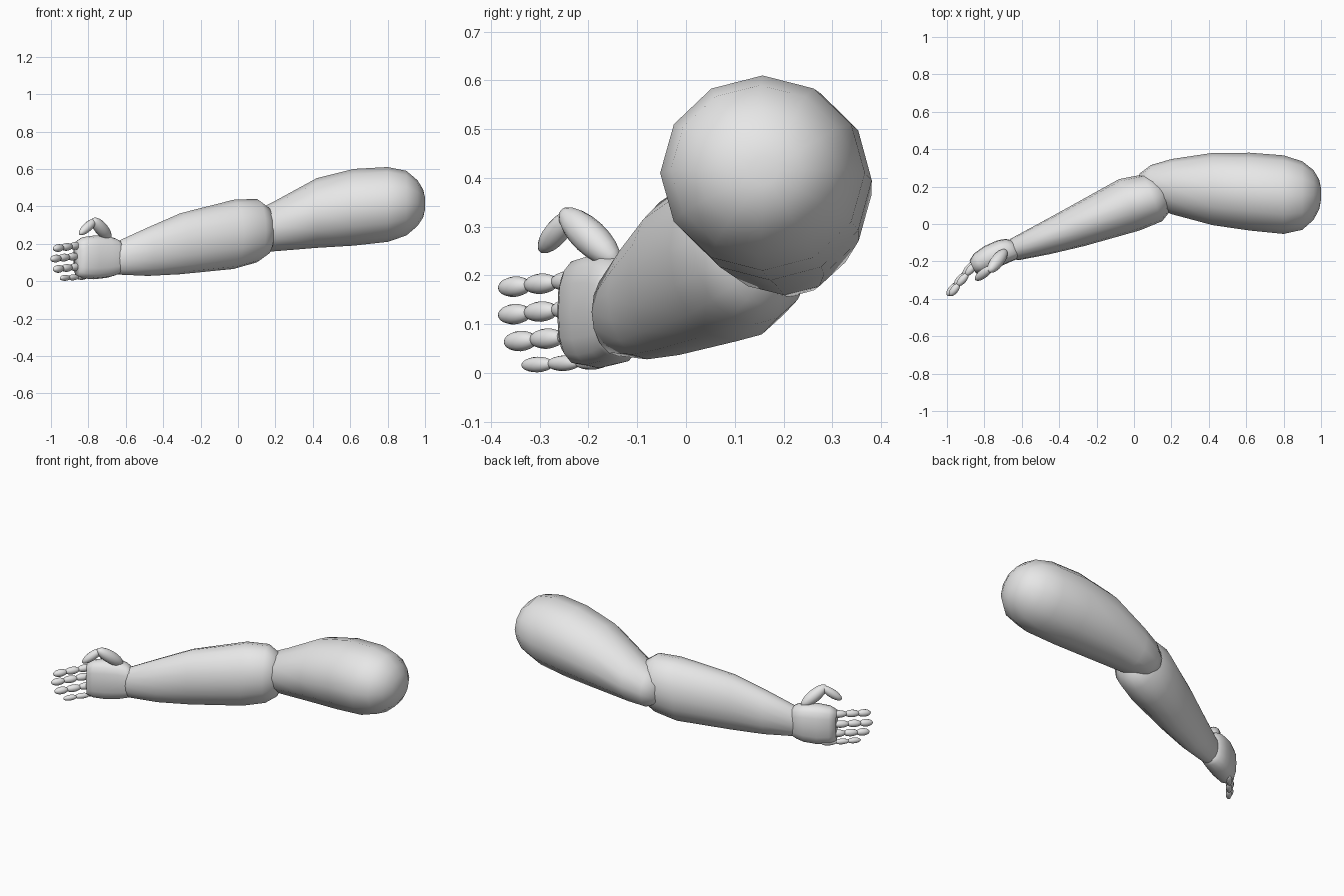
import bpy, bmesh, math
from mathutils import Vector, Matrix

if "Cube" in bpy.data.objects:
    bpy.data.objects.remove(bpy.data.objects["Cube"])

grey = bpy.data.materials.new("plain_grey")
grey.diffuse_color = (0.8, 0.8, 0.8, 1)
grey.use_nodes = True
grey.node_tree.nodes["Principled BSDF"].inputs["Base Color"].default_value = grey.diffuse_color


def finish(bm, name):
    bmesh.ops.recalc_face_normals(bm, faces=bm.faces)
    me = bpy.data.meshes.new(name)
    bm.to_mesh(me)
    bm.free()
    me.materials.append(grey)
    for p in me.polygons:
        p.use_smooth = True
    ob = bpy.data.objects.new(name, me)
    bpy.context.collection.objects.link(ob)
    return ob


def loft(name, rings, angle, sides=12, power=2.0):
    """Rings (x, y, z, half width, half height) standing upright, facing along angle."""
    bm = bmesh.new()
    across = Vector((-math.sin(angle), math.cos(angle), 0))
    loops = []
    for x, y, z, w, h in rings:
        loop = []
        for i in range(sides):
            a = 2 * math.pi * i / sides
            c, s = math.cos(a), math.sin(a)
            u = math.copysign(abs(c) ** (2 / power), c) * w
            v = math.copysign(abs(s) ** (2 / power), s) * h
            loop.append(bm.verts.new(Vector((x, y, z + v)) + across * u))
        loops.append(loop)
    for a, b in zip(loops, loops[1:]):
        for i in range(sides):
            j = (i + 1) % sides
            bm.faces.new((a[i], a[j], b[j], b[i]))
    bm.faces.new(loops[0])
    bm.faces.new(loops[-1])
    return finish(bm, name)


def bean(name, a, b, r):
    """Ellipsoid stretched from point a to point b."""
    a, b = Vector(a), Vector(b)
    d = b - a
    bm = bmesh.new()
    m = (Matrix.Translation((a + b) / 2) @ d.to_track_quat('Z', 'Y').to_matrix().to_4x4()
         @ Matrix.Diagonal((r, r, d.length / 2, 1)))
    bmesh.ops.create_uvsphere(bm, u_segments=14, v_segments=10, radius=1, matrix=m)
    return finish(bm, name)


# Upper arm with rounded shoulder end
loft("upper_arm", [
    (0.03, 0.22, 0.26, 0.05, 0.07),
    (0.09, 0.21, 0.265, 0.105, 0.11),
    (0.20, 0.20, 0.295, 0.147, 0.135),
    (0.42, 0.187, 0.364, 0.193, 0.186),
    (0.62, 0.173, 0.395, 0.208, 0.205),
    (0.80, 0.157, 0.41, 0.21, 0.20),
    (0.90, 0.152, 0.417, 0.183, 0.173),
    (0.96, 0.155, 0.417, 0.133, 0.122),
    (0.99, 0.158, 0.415, 0.08, 0.075),
    (1.00, 0.16, 0.415, 0.03, 0.03)], 0)

# Forearm tapering to the wrist
loft("forearm", [
    (-0.655, -0.143, 0.125, 0.05, 0.075),
    (-0.64, -0.137, 0.125, 0.061, 0.09),
    (-0.48, -0.08, 0.158, 0.087, 0.13),
    (-0.308, -0.014, 0.20, 0.112, 0.163),
    (-0.024, 0.103, 0.25, 0.148, 0.185),
    (0.10, 0.14, 0.27, 0.135, 0.17),
    (0.155, 0.16, 0.27, 0.10, 0.13),
    (0.185, 0.17, 0.265, 0.05, 0.06)], math.radians(22), 16)

# Palm
loft("palm", [
    (-0.62, -0.13, 0.125, 0.045, 0.08),
    (-0.66, -0.135, 0.13, 0.062, 0.10),
    (-0.70, -0.147, 0.13, 0.067, 0.112),
    (-0.77, -0.178, 0.127, 0.067, 0.117),
    (-0.83, -0.21, 0.125, 0.058, 0.11),
    (-0.862, -0.23, 0.122, 0.038, 0.092)], math.radians(27), 16, 2.7)

# Four fingers, three joints each: (x shift, y shift, z of base, z of tip)
joints = [((-0.84, -0.205), (-0.90, -0.275)),
          ((-0.888, -0.265), (-0.945, -0.33)),
          ((-0.935, -0.32), (-0.985, -0.383))]
fingers = {"index": (0, 0, 0.192, 0.174), "middle": (-0.014, 0, 0.134, 0.118),
           "ring": (0, 0.012, 0.078, 0.063), "little": (0.035, 0.047, 0.024, 0.016)}
for name, (dx, dy, z0, z1) in fingers.items():
    r = 0.016 if name == "little" else 0.021
    for k, (a, b) in enumerate(joints):
        za, zb = (z0 + (z1 - z0) * t / 3 for t in (k, k + 1))
        bean(f"{name}_finger_{k + 1}", (a[0] + dx, a[1] + dy, za),
             (b[0] + dx, b[1] + dy, zb), r)

# Thumb
bean("thumb_base", (-0.685, -0.14, 0.225), (-0.775, -0.255, 0.333), 0.036)
bean("thumb_tip", (-0.76, -0.23, 0.33), (-0.847, -0.298, 0.25), 0.025)
